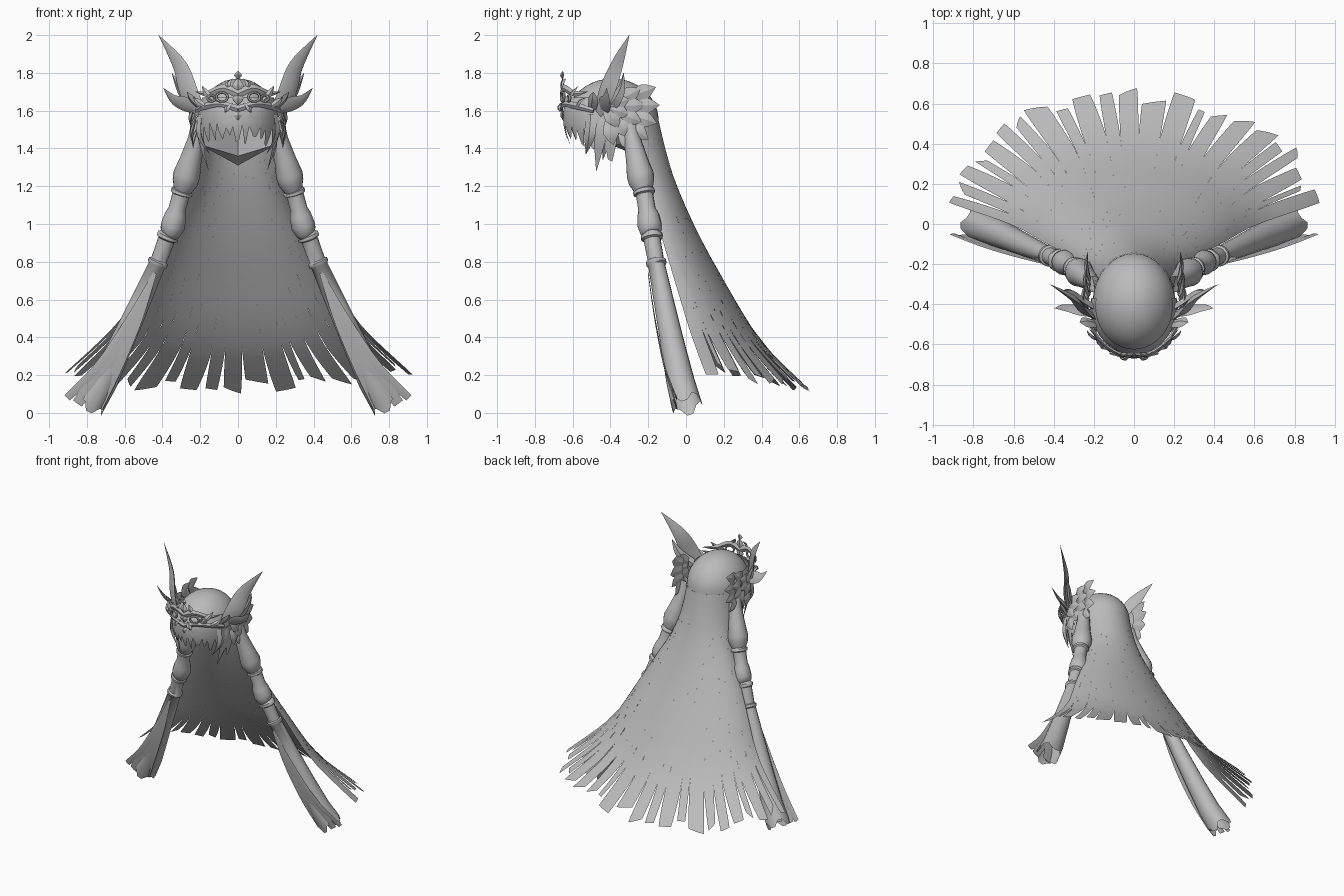
import bpy, bmesh, math, random
from mathutils import Vector, Matrix

if "Cube" in bpy.data.objects:
    bpy.data.objects.remove(bpy.data.objects["Cube"])

random.seed(7)
mat = bpy.data.materials.new("soft grey")
mat.diffuse_color = (0.5, 0.5, 0.5, 1)
mat.use_nodes = True
mat.node_tree.nodes["Principled BSDF"].inputs["Base Color"].default_value = mat.diffuse_color


def finish(name, bm, mirror=False, angle=40):
    bmesh.ops.remove_doubles(bm, verts=bm.verts, dist=0.0004)
    bmesh.ops.recalc_face_normals(bm, faces=bm.faces)
    me = bpy.data.meshes.new(name)
    bm.to_mesh(me)
    bm.free()
    me.materials.append(mat)
    ob = bpy.data.objects.new(name, me)
    bpy.context.collection.objects.link(ob)
    if mirror:
        m = ob.modifiers.new("mirror", 'MIRROR')
        m.use_clip = False
        m.use_mirror_merge = False
    bpy.ops.object.select_all(action='DESELECT')
    ob.select_set(True)
    bpy.context.view_layer.objects.active = ob
    bpy.ops.object.shade_smooth_by_angle(angle=math.radians(angle))
    return ob


def spline(pts, t):
    """Smooth point at t (0..1) through the listed points."""
    n = len(pts) - 1
    i = min(int(t * n), n - 1)
    f = t * n - i
    p = [Vector(pts[max(0, min(n, k))]) for k in (i - 1, i, i + 1, i + 2)]
    return 0.5 * (2 * p[1] + (p[2] - p[0]) * f + (2 * p[0] - 5 * p[1] + 4 * p[2] - p[3]) * f * f
                  + (3 * p[1] - p[0] - 3 * p[2] + p[3]) * f ** 3)


def fringe(bm, surf, cuts, root, end, tip_width, cols=3, rows=20):
    """Sheet over surf(u, t) whose lower edge is cut into tapering strands."""
    for a, b in zip(cuts, cuts[1:]):
        mid, e, skew = (a + b) / 2, end(), random.uniform(-.02, .02)
        r, tw = root(), tip_width()
        ts = [r * k / (rows - 6) for k in range(rows - 6)] + [r + (e - r) * k / 6 for k in range(7)]
        grid = []
        for t in ts:
            s = max(0, (t - r) / (e - r))
            row = []
            for c in range(cols + 1):
                u = a + (b - a) * c / cols
                u = mid + (u - mid) * (1 - (1 - tw) * s)
                row.append(bm.verts.new(surf(u, t + skew * s * (c / cols - .5) * 2)))
            grid.append(row)
        for p, q in zip(grid, grid[1:]):
            for c in range(cols):
                bm.faces.new((p[c], p[c + 1], q[c + 1], q[c]))


def uneven(lo, hi, n, jitter):
    step = (hi - lo) / n
    return [lo + step * (i + (random.uniform(-jitter, jitter) if 0 < i < n else 0)) for i in range(n + 1)]


def leaf(bm, spine, widths, wdir, thick=0.012, n=10):
    """Pointed blade with a raised midrib along a spine."""
    wdir = Vector(wdir).normalized()
    rings = []
    for k in range(n + 1):
        t = k / n
        p = spline(spine, t)
        tan = (spline(spine, min(1, t + .02)) - spline(spine, max(0, t - .02))).normalized()
        w = max(.001, spline([(x, 0, 0) for x in widths], t).x)
        nrm = tan.cross(wdir).normalized()
        side = nrm.cross(tan).normalized()
        h = thick * w / max(widths)
        rings.append([bm.verts.new(p + o) for o in (side * w, nrm * h, -side * w, -nrm * h)])
    for p, q in zip(rings, rings[1:]):
        for j in range(4):
            bm.faces.new((p[j], p[(j + 1) % 4], q[(j + 1) % 4], q[j]))
    bm.faces.new(rings[0])
    bm.faces.new(rings[-1][::-1])


# Crown of the head
CX = Vector((0, -.39, 1.55))
bm = bmesh.new()
bmesh.ops.create_uvsphere(bm, u_segments=32, v_segments=20, radius=1)
bmesh.ops.delete(bm, geom=[v for v in bm.verts if v.co.z < -.01], context='VERTS')
bmesh.ops.transform(bm, verts=bm.verts, matrix=Matrix.Translation(CX) @ Matrix.Diagonal((.205, .245, .22, 1)))
finish("hair_crown", bm)

# Long hair sheet down the back with strands at the hem
back = [(0, -.145, 1.55), (0, -.11, 1.4), (0, -.055, 1.22), (0, .05, .98), (0, .19, .72), (0, .40, .38), (0, .67, .11)]
edge = [(.205, -.39, 1.55), (.20, -.31, 1.4), (.23, -.22, 1.22), (.34, -.15, 1.0), (.45, -.09, .8),
        (.62, 0, .5), (.92, .09, .21)]


def cape(u, t):
    b, e, a = spline(back, t), spline(edge, t), u * math.pi / 2
    k = 1 - math.cos(a)
    return Vector((e.x * math.sin(a), b.y + (e.y - b.y) * k, b.z + (e.z - b.z) * k))


bm = bmesh.new()
fringe(bm, cape, uneven(-1, 1, 23, .3), lambda: random.uniform(.83, .88),
       lambda: random.uniform(.95, 1), lambda: random.uniform(.5, .85))
finish("back_hair", bm)

# Fringe over the forehead, longer at the temples
front = [(1.0, 1.67), (1.12, 1.61), (1.13, 1.54), (1.08, 1.48), (.98, 1.42)]


def bangs(u, t):
    a = u * 1.75
    r, z = spline([(p[0], p[1], 0) for p in front], min(t, 1)).xy
    drop = .1 * max(0, abs(u) - .45) / .55
    z -= drop * t
    return Vector((.19 * r * math.sin(a), -.41 - .212 * r * math.cos(a), z))


bm = bmesh.new()
fringe(bm, bangs, uneven(-1, 1, 15, .3), lambda: random.uniform(.5, .7),
       lambda: random.uniform(.78, 1), lambda: random.uniform(.05, .4))
finish("front_fringe", bm)

# Loose pointed locks beside the face
bm = bmesh.new()
for x, y, z, w in ((.175, -.455, 1.28, .035), (.19, -.42, 1.34, .03), (.17, -.51, 1.37, .03)):
    leaf(bm, [(.2, y + .01, 1.58), (.205, y, 1.47), (x - .02, y - .02, z)], [.03, w, .001], (.35, 1, 0))
finish("temple_lock", bm, True)

# Nape hair behind the face, ending in a shallow point
bm = bmesh.new()
rows = []
for top, low, dy in ((1.55, 1.55, 0), (1.45, 1.42, -.02), (1.42, 1.36, -.03), (1.42, 1.31, .03)):
    rows.append([bm.verts.new((x, -.22 - .75 * abs(x) + dy, low + (top - low) * (abs(x) / .2)))
                 for x in (-.2, -.11, 0, .11, .2)])
for p, q in zip(rows, rows[1:]):
    for j in range(4):
        bm.faces.new((p[j], p[j + 1], q[j + 1], q[j]))
finish("nape_hair", bm)

# Bound side tails: (x, y, z, radius) with collars and beads
tail = [(.205, -.30, 1.54, .04), (.22, -.285, 1.45, .045), (.25, -.26, 1.34, .058), (.272, -.242, 1.26, .072),
        (.28, -.235, 1.22, .068), (.293, -.225, 1.18, .05), (.296, -.223, 1.175, .058), (.30, -.221, 1.16, .058),
        (.302, -.219, 1.155, .046), (.322, -.207, 1.08, .046), (.33, -.2, 1.045, .058), (.345, -.192, .99, .064),
        (.36, -.186, .955, .056), (.366, -.184, .945, .046), (.37, -.182, .94, .058), (.376, -.18, .922, .058),
        (.379, -.179, .917, .045), (.418, -.16, .81, .043), (.421, -.159, .803, .054), (.428, -.156, .787, .054),
        (.431, -.155, .78, .045), (.52, -.115, .58, .054), (.62, -.07, .36, .064), (.71, -.03, .17, .075),
        (.785, .003, .045, .082)]
bm = bmesh.new()
rings, N = [], 16
for i, s in enumerate(tail):
    p = Vector(s[:3])
    d = (Vector(tail[min(i + 1, len(tail) - 1)][:3]) - Vector(tail[max(i - 1, 0)][:3])).normalized()
    ax = Vector((0, 1, 0)) - d * d.y
    ax.normalize()
    ay = d.cross(ax)
    last = i == len(tail) - 1
    rings.append([bm.verts.new(p + s[3] * (ax * math.cos(a) + ay * math.sin(a))
                               + (d * (.02 if j % 4 < 2 else -.02) if last else Vector()))
                  for j, a in ((j, math.tau * j / N) for j in range(N))])
for p, q in zip(rings, rings[1:]):
    for j in range(N):
        bm.faces.new((p[j], p[(j + 1) % N], q[(j + 1) % N], q[j]))
finish("side_tail", bm, True, 50)

# Flat strands lying over the front of each tail
bm = bmesh.new()
for tip, w in (((.905, -.05, .08), .02), ((.85, -.055, .05), .028), ((.75, -.05, .03), .035)):
    x = tip[0] - .8
    leaf(bm, [(.44, -.2, .74), (.55 + x * .2, -.165, .5), (.68 + x * .5, -.115, .25), tip],
         [.01, w, w * 1.3, w], (1, 0, .5), .004)
finish("tail_strand", bm, True)

# Tall curved wing blades at the temples
bm = bmesh.new()
leaf(bm, [(.19, -.47, 1.58), (.26, -.42, 1.70), (.31, -.365, 1.84), (.42, -.30, 2.0)],
     [.03, .06, .046, .001], (.7, .6, -.3), .02, 14)
leaf(bm, [(.19, -.45, 1.6), (.28, -.43, 1.635), (.34, -.42, 1.66), (.395, -.42, 1.72)],
     [.03, .045, .03, .001], (.1, .6, -.9), .015)
leaf(bm, [(.19, -.42, 1.6), (.27, -.37, 1.66), (.31, -.34, 1.72), (.35, -.33, 1.8)],
     [.03, .035, .025, .001], (.5, .6, -.5), .015)
leaf(bm, [(.18, -.5, 1.6), (.24, -.49, 1.66), (.27, -.49, 1.70)], [.02, .03, .001], (.2, .8, -.6))
finish("temple_wing", bm, True)

# Overlapping feather scales fanned behind each wing
bm = bmesh.new()
for r, angles in ((.0, (20, -20, -60)), (.075, (28, 3, -24, -52, -80)), (.15, (22, 2, -18, -38, -58))):
    for deg in angles:
        a = math.radians(deg)
        c, s = math.cos(a), math.sin(a)
        o = (.235 - r * .1, -.42 + r * c, 1.62 + r * s)
        leaf(bm, [o, (o[0] + .018, o[1] + .065 * c, o[2] + .065 * s), (o[0] + .01, o[1] + .13 * c, o[2] + .13 * s)],
             [.025, .042, .001], (0, -s, c), .01, 6)
finish("feather_scale", bm, True, 20)

# Tiara: brow bands, scrolls and side leaves
bm = bmesh.new()
leaf(bm, [(0, -.655, 1.69), (.08, -.645, 1.72), (.16, -.59, 1.69), (.225, -.52, 1.70)],
     [.025, .02, .016, .001], (0, 0, 1), .012)
leaf(bm, [(0, -.66, 1.61), (.09, -.648, 1.635), (.17, -.58, 1.625), (.225, -.49, 1.60)],
     [.018, .015, .018, .012], (0, 0, 1), .01)
for base, tip in (((.06, -.65, 1.72), (.03, -.64, 1.77)), ((.13, -.62, 1.65), (.19, -.57, 1.73)),
                  ((.17, -.58, 1.62), (.235, -.53, 1.67)), ((.03, -.66, 1.64), (.07, -.665, 1.59))):
    b, t = Vector(base), Vector(tip)
    leaf(bm, [b, (b + t) / 2 + Vector((.006, -.008, 0)), t], [.008, .017, .001], (1, .3, -.5), .008, 6)
for cx, cy, cz, R in ((.085, -.652, 1.672, .03), (.14, -.62, 1.665, .02)):
    prof = [[bm.verts.new((cx + (R + .008 * math.cos(v)) * math.cos(u), cy + .008 * math.sin(v) + .3 * R * math.cos(u),
                           cz + (R + .008 * math.cos(v)) * .8 * math.sin(u)))
             for v in (math.tau * k / 6 for k in range(6))] for u in (math.tau * k / 16 for k in range(16))]
    for i in range(16):
        for k in range(6):
            p, q, k2 = prof[i], prof[(i + 1) % 16], (k + 1) % 6
            bm.faces.new((p[k], p[k2], q[k2], q[k]))
finish("tiara_side", bm, True)

# Tiara: centre spike, gem and drop
bm = bmesh.new()
for z0, z1, w in ((1.69, 1.775, .03), (1.765, 1.81, .02), (1.63, 1.70, .03), (1.55, 1.605, .022)):
    leaf(bm, [(0, -.652, z0), (0, -.656, (z0 + z1) / 2), (0, -.652, z1)], [.001, w, .001], (1, 0, 0), .01, 6)
finish("tiara_centre", bm, False, 20)
